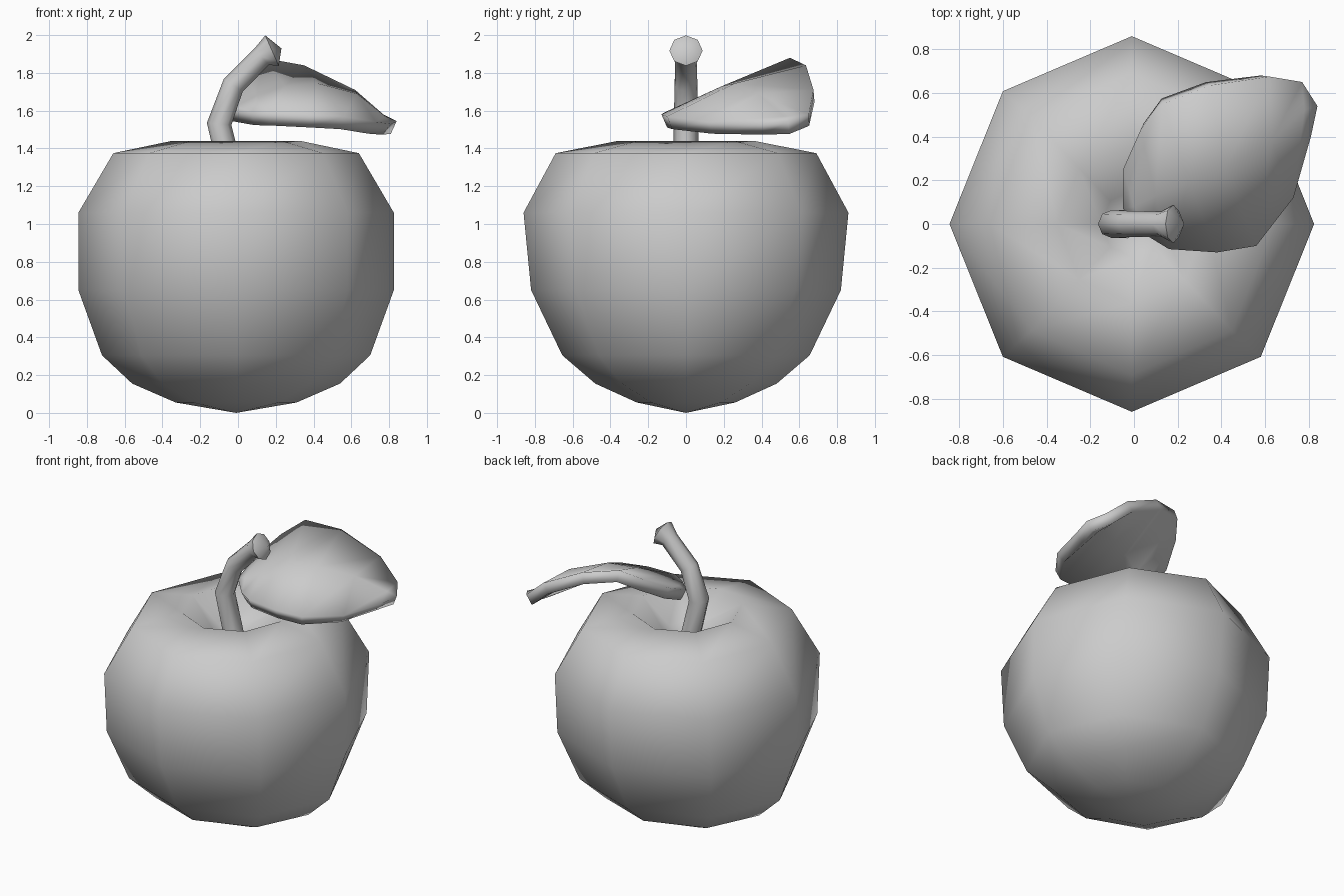
import bpy, bmesh, math
from mathutils import Vector

if "Cube" in bpy.data.objects:
    bpy.data.objects.remove(bpy.data.objects["Cube"])


def finish(name, bm, angle):
    mesh = bpy.data.meshes.new(name)
    bm.to_mesh(mesh)
    bm.free()
    ob = bpy.data.objects.new(name, mesh)
    bpy.context.collection.objects.link(ob)
    bpy.ops.object.select_all(action='DESELECT')
    bpy.context.view_layer.objects.active = ob
    ob.select_set(True)
    bpy.ops.object.shade_smooth_by_angle(angle=math.radians(angle))
    return ob


def skin(name, rings, start, end, angle):
    """Bridge closed rings of points and close both ends with a pole."""
    bm = bmesh.new()
    loops = [[bm.verts.new(p) for p in ring] for ring in rings]
    n = len(loops[0])
    for a, b in zip(loops, loops[1:]):
        for i in range(n):
            j = (i + 1) % n
            bm.faces.new((a[i], a[j], b[j], b[i]))
    for pole, loop in ((start, loops[0]), (end, loops[-1])):
        v = bm.verts.new(pole)
        for i in range(n):
            bm.faces.new((v, loop[i], loop[(i + 1) % n]))
    bmesh.ops.recalc_face_normals(bm, faces=bm.faces)
    return finish(name, bm, angle)


SIDES = 8
TURN = [math.tau * i / SIDES for i in range(SIDES)]

# Fruit: eight-sided lathe, slightly oval, with a dimple on top (rx, ry, z)
profile = [(.32, .26, .055), (.55, .48, .155), (.71, .655, .305),
           (.835, .82, .65), (.835, .86, 1.06), (.65, .69, 1.375),
           (.34, .36, 1.44), (.14, .15, 1.29)]
CX = -0.01
rings = [[(CX + rx * math.cos(t), ry * math.sin(t), z) for t in TURN]
         for rx, ry, z in profile]
skin("fruit", rings, (CX, 0, 0), (CX, 0, 1.22), 75)

# Stem: bent tube with a flared end (x, z, radius, tilt from vertical)
path = [(-.02, 1.2, .065, -14), (-.10, 1.53, .065, 5), (-.025, 1.735, .06, 33),
        (.125, 1.885, .058, 48), (.18, 1.918, .088, 66)]
rings = []
for x, z, r, tilt in path:
    a = math.radians(tilt)
    side = Vector((math.cos(a), 0, -math.sin(a)))
    rings.append([Vector((x, 0, z)) + side * r * math.cos(t)
                  + Vector((0, r * math.sin(t), 0)) for t in TURN])
skin("stem", rings, (-.02, 0, 1.2), (.23, 0, 1.93), 60)

# Leaf: back edge, midrib and front edge, thickened downwards
back = [(-.05, .25, 1.69), (.03, .43, 1.80), (.13, .55, 1.88),
        (.35, .635, 1.84), (.62, .675, 1.71), (.77, .65, 1.58)]
rib = [(0, .08, 1.63), (.10, .13, 1.68), (.25, .19, 1.73),
       (.42, .26, 1.745), (.63, .38, 1.69), (.78, .52, 1.57)]
front = [(.07, -.06, 1.59), (.16, -.115, 1.59), (.38, -.13, 1.58),
         (.56, -.10, 1.57), (.73, .12, 1.54), (.81, .40, 1.53)]
bm = bmesh.new()
base, tip = bm.verts.new((-.05, .07, 1.61)), bm.verts.new((.84, .54, 1.545))
rows = [[bm.verts.new(p) for p in line] for line in (front, rib, back)]
for a, b in zip(rows, rows[1:]):
    for i in range(len(a) - 1):
        bm.faces.new((a[i], a[i + 1], b[i + 1], b[i]))
    bm.faces.new((base, a[0], b[0]))
    bm.faces.new((a[-1], tip, b[-1]))
leaf = finish("leaf", bm, 50)
thick = leaf.modifiers.new("thickness", 'SOLIDIFY')
thick.thickness = 0.075
thick.offset = -1
